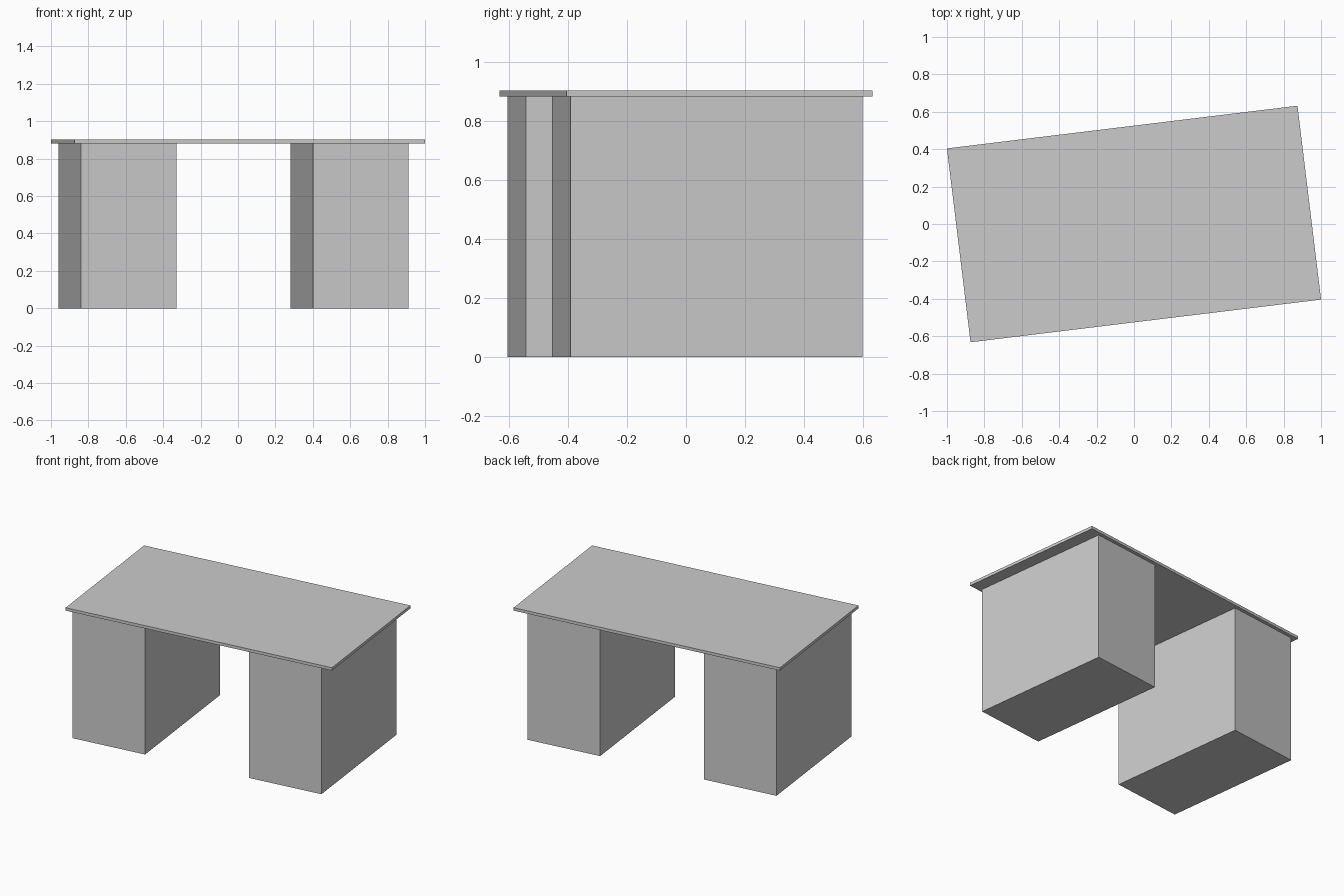
import bpy
from math import radians
from mathutils import Matrix

cube = bpy.data.objects.get("Cube")
if cube:
    bpy.data.objects.remove(cube, do_unlink=True)

# Single plain grey
grey = bpy.data.materials.new("plain_grey")
grey.use_nodes = True
colour = (0.6, 0.6, 0.6, 1)
grey.diffuse_color = colour
grey.node_tree.nodes["Principled BSDF"].inputs["Base Color"].default_value = colour

# The whole desk is turned slightly about the vertical axis
TURN = Matrix.Rotation(radians(6.94), 4, "Z")
HEIGHT, THICK = 0.902, 0.02
LEG_HEIGHT = HEIGHT - THICK


def box(name, along, width, depth, bottom, height):
    """Flat-sided block, centred at a distance along the desk's long axis."""
    bpy.ops.mesh.primitive_cube_add(size=1)
    ob = bpy.context.object
    ob.name = name
    ob.data.transform(Matrix.Diagonal((width, depth, height, 1)))
    ob.matrix_world = TURN @ Matrix.Translation((along, 0, bottom + height / 2))
    ob.data.materials.append(grey)
    return ob


# Desk top
box("desk_top", 0, 1.888, 1.044, LEG_HEIGHT, THICK)

# Pedestals under each end
for name, along in (("right_pedestal", -0.65), ("left_pedestal", 0.60)):
    box(name, along, 0.514, 0.997, 0, LEG_HEIGHT)
